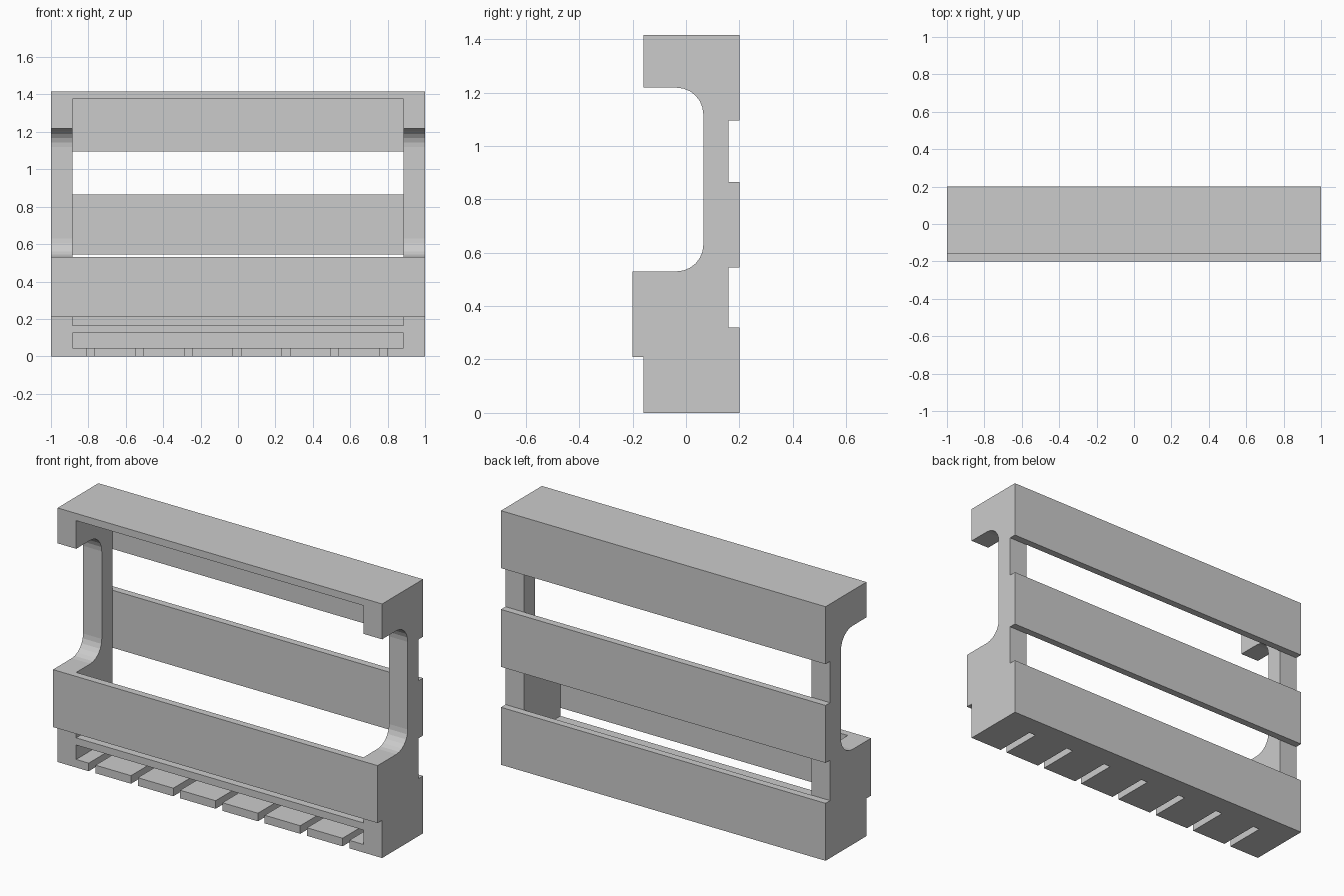
import bpy
import bmesh
from math import sin, cos, pi

cube = bpy.data.objects.get("Cube")
if cube:
    bpy.data.objects.remove(cube, do_unlink=True)

# One plain grey for the whole rack
grey = bpy.data.materials.new("plain grey")
grey.use_nodes = True
grey.diffuse_color = (0.6, 0.6, 0.6, 1)
grey.node_tree.nodes["Principled BSDF"].inputs["Base Color"].default_value = grey.diffuse_color

HALF, INNER = 1.0, 0.885        # outer and inner half widths
FRONT, BACK, T = -0.16, 0.16, 0.04


def prism(name, outline, depth):
    """Extrude a planar outline of 3D points along the depth vector."""
    bm = bmesh.new()
    face = bm.faces.new([bm.verts.new(p) for p in outline])
    out = bmesh.ops.extrude_face_region(bm, geom=[face], use_keep_orig=True)
    verts = [v for v in out["geom"] if isinstance(v, bmesh.types.BMVert)]
    bmesh.ops.translate(bm, verts=verts, vec=depth)
    bmesh.ops.recalc_face_normals(bm, faces=bm.faces)
    mesh = bpy.data.meshes.new(name)
    bm.to_mesh(mesh)
    bm.free()
    mesh.materials.append(grey)
    obj = bpy.data.objects.new(name, mesh)
    bpy.context.collection.objects.link(obj)
    return obj


def board(name, half, y0, y1, z0, z1):
    outline = [(-half, y0, z0), (half, y0, z0), (half, y1, z0), (-half, y1, z0)]
    return prism(name, outline, (0, 0, z1 - z0))


def arc(cy, cz, r, a0, a1, steps=6):
    angles = [a0 + (a1 - a0) * i / steps for i in range(steps + 1)]
    return [(cy + r * cos(a), cz + r * sin(a)) for a in angles]


# Side panels with a rounded cut-out at the front
low, high, r, neck = 0.53, 1.218, 0.1, 0.065
profile = [(BACK, 0.045), (BACK, 1.375), (FRONT, 1.375), (FRONT, high)]
profile += arc(neck - r, high - r, r, pi / 2, 0)
profile += arc(neck - r, low + r, r, 0, -pi / 2)
profile += [(FRONT, low), (FRONT, 0.045)]
for name, x in (("left_side", INNER), ("right_side", -HALF)):
    prism(name, [(x, y, z) for y, z in profile], (HALF - INNER, 0, 0))

# Top board, bottle shelf and front rail
board("top_board", HALF, FRONT, BACK, 1.375, 1.415)
board("bottle_shelf", INNER, FRONT, BACK, 0.125, 0.165)
board("front_rail", HALF, FRONT - T, FRONT, 0.21, 0.53)

# Three back slats
for name, z in (("lower", 0), ("middle", 0.545), ("upper", 1.095)):
    board(name + "_back_slat", HALF, BACK, BACK + T, z, z + 0.32)

# Bottom board with seven open slots for glass stems
slot_end, slot_half = 0.08, 0.021
outline = [(HALF, BACK), (-HALF, BACK), (-HALF, FRONT)]
for i in range(7):
    x = -0.787 + 0.2607 * i
    outline += [(x - slot_half, FRONT), (x - slot_half, slot_end),
                (x + slot_half, slot_end), (x + slot_half, FRONT)]
outline.append((HALF, FRONT))
prism("slotted_base", [(x, y, 0) for x, y in outline], (0, 0, 0.045))
